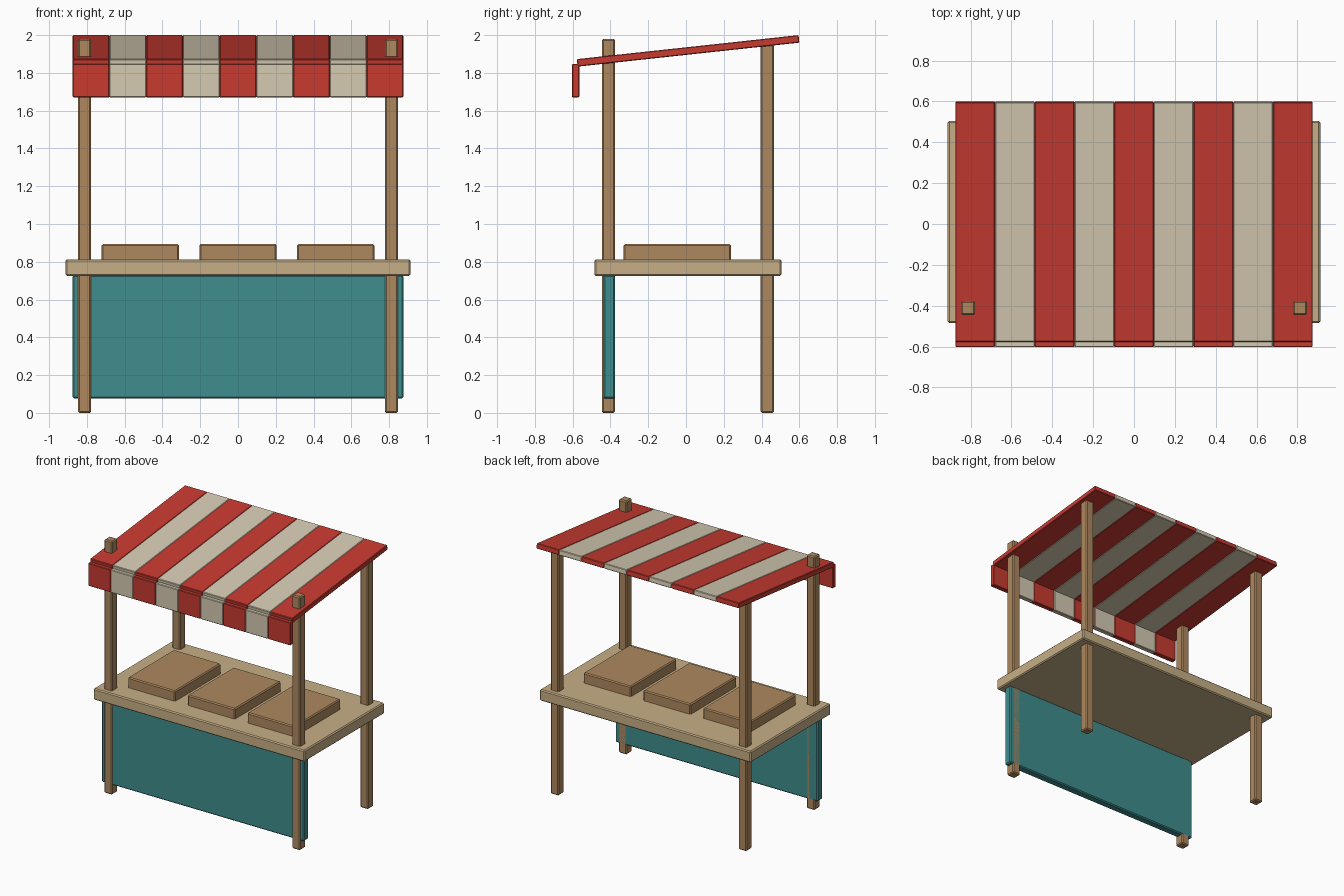
import bpy, bmesh, math
from mathutils import Matrix, Vector

if "Cube" in bpy.data.objects:
    bpy.data.objects.remove(bpy.data.objects["Cube"])


def material(name, rgb):
    m = bpy.data.materials.new(name)
    m.diffuse_color = (*rgb, 1)
    m.use_nodes = True
    m.node_tree.nodes["Principled BSDF"].inputs["Base Color"].default_value = m.diffuse_color
    return m


WOOD = material("wood", (0.42, 0.25, 0.115))
PALE = material("pale_wood", (0.57, 0.43, 0.24))
TEAL = material("teal_cloth", (0.05, 0.27, 0.27))
RED = material("red_cloth", (0.57, 0.043, 0.03))
CREAM = material("cream_cloth", (0.67, 0.60, 0.45))


def box(name, lo, hi, mat, bevel=0.008, tilt=0.0):
    """Lightly bevelled box between two corners, tilted about its centre on x."""
    lo, hi = Vector(lo), Vector(hi)
    bm = bmesh.new()
    bmesh.ops.create_cube(bm, size=1, matrix=Matrix.Diagonal((*(hi - lo), 1)))
    bmesh.ops.bevel(bm, geom=bm.edges[:], offset=bevel, segments=1, affect='EDGES')
    me = bpy.data.meshes.new(name)
    bm.to_mesh(me)
    bm.free()
    me.materials.append(mat)
    ob = bpy.data.objects.new(name, me)
    ob.location = (lo + hi) / 2
    ob.rotation_euler.x = tilt
    bpy.context.collection.objects.link(ob)
    return ob


# Posts: the front pair pokes through the canopy
for side, x in (("left", -0.8125), ("right", 0.8125)):
    for end, y, top in (("front", -0.411, 1.98), ("back", 0.43, 1.95)):
        box(f"{end}_{side}_post", (x - 0.035, y - 0.035, 0), (x + 0.035, y + 0.035, top), WOOD)

# Counter and front cloth
box("counter", (-0.9125, -0.485, 0.725), (0.9125, 0.505, 0.813), PALE)
box("front_cloth", (-0.875, -0.438, 0.075), (0.875, -0.376, 0.73), TEAL)

# Display trays
for i in range(3):
    x = (i - 1) * 0.517
    box(f"tray_{i + 1}", (x - 0.205, -0.332, 0.805), (x + 0.205, 0.237, 0.893), WOOD)

# Striped canopy with hanging valance
N, W = 9, 1.75 / 9
front, back = Vector((0, -0.576, 1.853)), Vector((0, 0.598, 1.98))
mid, half = (front + back) / 2, (back - front).length / 2
tilt = math.atan2(back.z - front.z, back.y - front.y)
for i in range(N):
    x0 = -0.875 + i * W
    mat = CREAM if i % 2 else RED
    box(f"canopy_stripe_{i + 1}", (x0, mid.y - half, mid.z - 0.02),
        (x0 + W, mid.y + half, mid.z + 0.02), mat, 0.004, tilt)
    box(f"valance_stripe_{i + 1}", (x0, -0.603, 1.67), (x0 + W, -0.565, 1.848), mat, 0.004)
